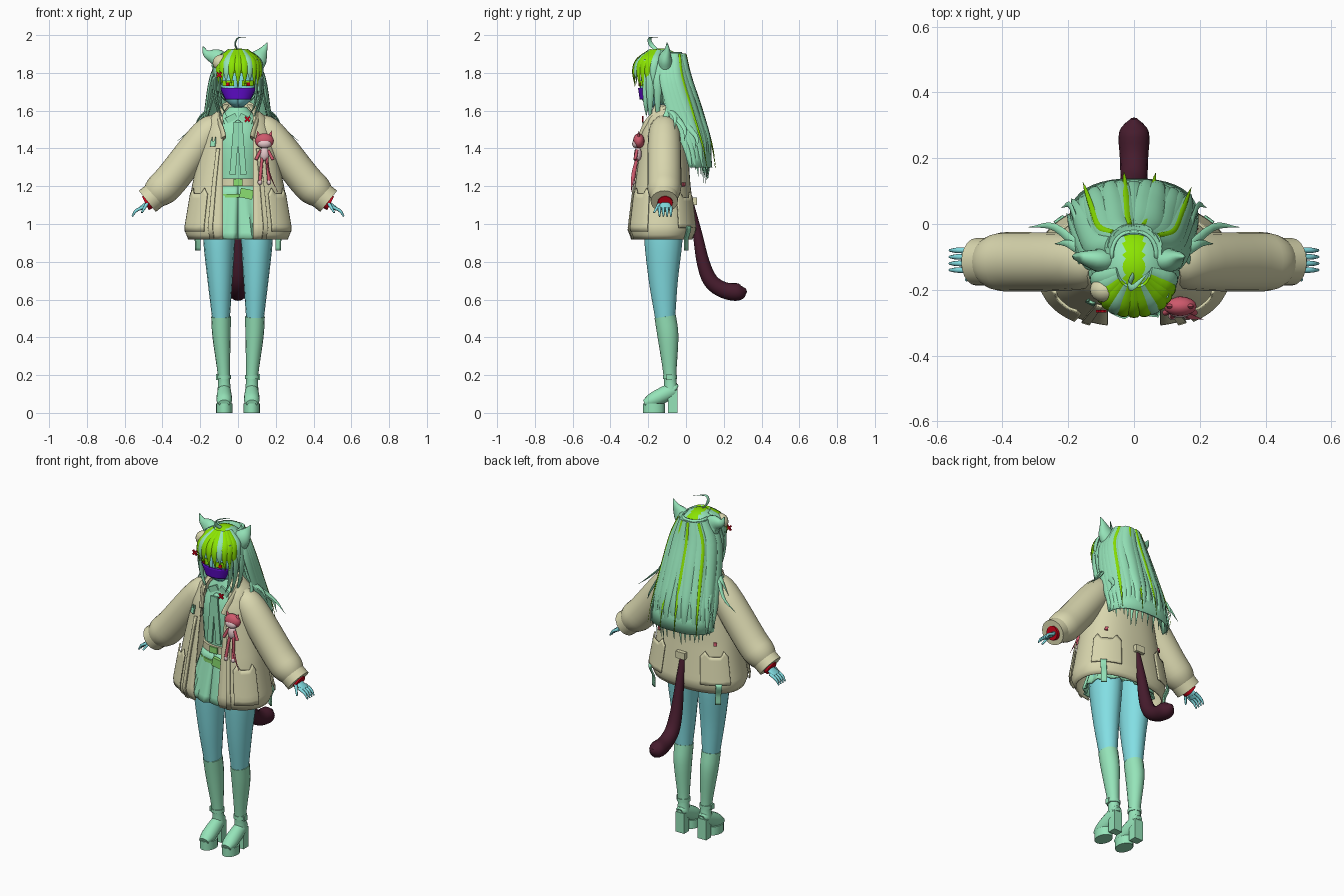
import bpy, bmesh, random
from math import sin, cos, pi, asin, copysign
from mathutils import Vector, Matrix

if "Cube" in bpy.data.objects:
    bpy.data.objects.remove(bpy.data.objects["Cube"])
random.seed(4)
X, Y, Z = Matrix.Identity(3)
SIDES = (("left", 1), ("right", -1))


def material(name, *srgb):
    mat = bpy.data.materials.new(name)
    mat.use_nodes = True
    colour = [channel ** 2.2 for channel in srgb] + [1]
    mat.diffuse_color = colour
    mat.node_tree.nodes["Principled BSDF"].inputs["Base Color"].default_value = colour
    return mat


mint = material("mint", .58, .89, .72)
lime = material("lime", .54, .89, .03)
leaf = material("leaf green", .54, .87, .44)
cream = material("cream", .85, .84, .68)
cyan = material("cyan", .51, .87, .89)
maroon = material("maroon", .28, .13, .19)
purple = material("purple", .38, .08, .8)
pink = material("pink", .8, .35, .42)
red = material("red", .78, .04, .12)
pale = material("pale pink", .89, .77, .78)


def finish(name, bm, *materials):
    bmesh.ops.recalc_face_normals(bm, faces=bm.faces)
    mesh = bpy.data.meshes.new(name)
    bm.to_mesh(mesh)
    bm.free()
    for mat in materials:
        mesh.materials.append(mat)
    mesh.shade_smooth()
    mesh.set_sharp_from_angle(angle=.8)
    obj = bpy.data.objects.new(name, mesh)
    bpy.context.collection.objects.link(obj)
    return obj


def sweep(name, mat, points, ref=X, sides=16, steps=4):
    """Smooth tube through (x, y, z, radius along ref, optional other radius)."""
    knots = [Vector((*p[:4], p[-1])) for p in points]
    knots = [2 * knots[0] - knots[1]] + knots + [2 * knots[-1] - knots[-2]]
    path = []
    for a, b, c, d in zip(knots, knots[1:], knots[2:], knots[3:]):
        for k in range(steps):
            t = k / steps
            path.append(b + ((c - a) * t + (2 * a - 5 * b + 4 * c - d) * t ** 2 + (3 * b - a - 3 * c + d) * t ** 3) / 2)
    path.append(knots[-2])
    spine = [Vector(p[:3]) for p in path]
    bm, rings = bmesh.new(), []
    for i, centre in enumerate(spine):
        along = (spine[min(i + 1, len(spine) - 1)] - spine[max(i - 1, 0)]).normalized()
        across = (ref - along * along.dot(ref)).normalized()
        other = along.cross(across)
        wide, deep = (max(radius, .001) for radius in path[i][3:])
        turns = [2 * pi * k / sides for k in range(sides)]
        rings.append([bm.verts.new(centre + across * wide * cos(t) + other * deep * sin(t)) for t in turns])
    for low, high in zip(rings, rings[1:]):
        for k in range(sides):
            bm.faces.new((low[k], low[k - 1], high[k - 1], high[k]))
    bm.faces.new(rings[0])
    bm.faces.new(rings[-1])
    return finish(name, bm, mat)


def lock(name, mat, points, width, ref=Y):
    """Flat strand of hair that swells, then tapers to its tip."""
    last = len(points) - 1
    swell = [width * sin(pi * (1 + 3 * k / last) / 4) for k in range(last + 1)]
    sweep(name, mat, [(*p, w, w * .4) for p, w in zip(points, swell)], ref, 8)


def solid(name, mat, kind, centre, size, turn=0):
    bm = bmesh.new()
    if kind == "ball":
        bmesh.ops.create_uvsphere(bm, u_segments=16, v_segments=10, radius=1)
    elif kind == "box":
        bmesh.ops.create_cube(bm, size=2)
    else:
        bmesh.ops.create_cone(bm, segments=8, radius1=1, radius2=0, depth=2, cap_ends=True)
    bm.transform(Matrix.Translation(centre) @ Matrix.Rotation(turn, 4, "Y") @ Matrix.Diagonal((*size, 1)))
    finish(name, bm, mat)


# Body shells: rows of height, half width, half depth, centre y
COAT = ((.92, .26, .16, -.13), (.97, .28, .18, -.13), (1.2, .24, .15, -.13),
        (1.48, .18, .12, -.12), (1.56, .15, .1, -.11), (1.63, .07, .07, -.11))
SKIRT = ((.92, .2, .15, -.13), (1.2, .12, .1, -.12))
FACE = ((1.62, .02, .02, -.17), (1.65, .06, .07, -.16), (1.72, .1, .1, -.14), (1.88, .1, .1, -.13))
FRINGE = ((1.73, .13, .14, -.13), (1.82, .13, .15, -.13), (1.88, .11, .12, -.13), (1.92, .05, .06, -.13))
HAIR = ((1.2, .18, .07, .02), (1.32, .2, .13, .02), (1.6, .16, .15, -.08), (1.78, .13, .13, -.12), (1.91, .07, .08, -.1))


def row_at(rows, z):
    z = min(max(z, rows[0][0]), rows[-1][0])
    for low, high in zip(rows, rows[1:]):
        if z <= high[0]:
            return Vector(low).lerp(Vector(high), (z - low[0]) / (high[0] - low[0]))[1:]


def wrap(rows, angle, z, off=0):
    """Point on a shell; angle runs from the front towards the left."""
    wide, deep, middle = row_at(rows, z)
    bend = lambda v: copysign(abs(v) ** .85, v)
    return (wide + off) * bend(sin(angle)), middle - (deep + off) * bend(cos(angle)), z


def drape(name, mat, rows, start, end, low, high, off=.01, ears=0, pleat=0, nu=20, nv=8, opening=False):
    """Cloth on a shell, optionally with pointed corners, pleats or a front opening."""
    bm, grid = bmesh.new(), []
    for i in range(nu + 1):
        u = i / nu
        peak = ears * max(0, 1 - 7 * min(abs(u - .15), abs(u - .85)))
        grid.append([])
        for j in range(nv + 1):
            z = low + (high + peak - low) * j / nv
            angle = start + (end - start) * u
            if opening:
                wide = row_at(rows, z)[0]
                edge = asin(min(.08 / wide, .7) ** 1.18)
                angle = edge + 2 * (pi - edge) * u
            grid[-1].append(bm.verts.new(wrap(rows, angle, z, off + pleat * (i % 4 - 2) * (1 - j / nv))))
    for near, far in zip(grid, grid[1:]):
        for j in range(nv):
            bm.faces.new((near[j], far[j], far[j + 1], near[j + 1]))
    mod = finish(name, bm, mat).modifiers.new("thickness", "SOLIDIFY")
    mod.thickness, mod.offset = .008, 0


# Coat and its sewn-on pieces
drape("coat", cream, COAT, 0, 0, .92, 1.63, 0, nu=56, nv=30, opening=True)
for side, s in SIDES:
    drape(side + "_strap", cream, COAT, s * .42, s * .52, .92, 1.4)
    drape(side + "_front_pocket", cream, COAT, s * .6, s * 1.25, .96, 1.16, .015, ears=.03)
    drape(side + "_back_pocket", cream, COAT, s * 2, s * 2.75, .98, 1.14, .015, ears=.03)
    drape(side + "_hem_tag", mint, COAT, s * 2.25, s * 2.4, .86, .99, .02)
    drape(side + "_back_badge", pink, COAT, s * 2.3, s * 2.4, 1.2, 1.22)
drape("chest_badge", mint, COAT, -.72, -.55, 1.41, 1.44, .015, ears=.02)
collar = [(.08, -.23, 1.45), (.1, -.18, 1.54), (.08, -.09, 1.6)]
collar = [(-x, y, z) for x, y, z in collar] + [(0, -.04, 1.62)] + collar[::-1]
sweep("coat_collar", cream, [(*p, .035, .012) for p in collar], Z)

# Arms
for side, s in SIDES:
    sweep(side + "_sleeve", cream, [(s * x, -.115, z, r) for x, z, r in (
        (.1, 1.53, .06), (.17, 1.47, .085), (.35, 1.24, .09), (.42, 1.17, .085), (.47, 1.12, .05))], Y, 20)
    sweep(side + "_cuff", cream, [(s * .43, -.115, 1.16, .072), (s * .48, -.115, 1.12, .072)], Y, 20)
    sweep(side + "_wristband", red, [(s * .47, -.11, 1.12, .04), (s * .49, -.11, 1.11, .04)], Y)
    sweep(side + "_palm", cyan, [(s * .45, -.11, 1.13, .02, .015), (s * .52, -.11, 1.08, .036, .01)], Y)
    for k in range(4):
        y = -.14 + k * .02
        sweep(side + "_finger", cyan, [(s * .5, y, 1.09, .009), (s * .54, y, 1.07, .008), (s * .56, y, 1.04, .004)], Y, 8)
    sweep(side + "_thumb", cyan, [(s * .48, -.14, 1.11, .01), (s * .51, -.17, 1.06, .005)], Y, 8)

# Legs and platform boots
for side, s in SIDES:
    sweep(side + "_leg", cyan, [(s * x, y, z, wide, deep) for x, y, z, wide, deep in (
        (.1, -.12, 1, .083, .1), (.1, -.12, .9, .083, .1), (.095, -.12, .7, .066, .077), (.09, -.11, .5, .047, .053))])
    sweep(side + "_boot_shaft", mint, [(s * x, y, z, wide, deep) for x, y, z, wide, deep in (
        (.09, -.11, .51, .052, .057), (.087, -.095, .4, .048, .055), (.075, -.085, .2, .032, .034), (.073, -.08, .12, .035, .036))])
    sweep(side + "_ankle_strap", mint, [(s * .075, -.085, z, .038) for z in (.18, .2)])
    solid(side + "_buckle", mint, "box", (s * .11, -.09, .19), (.006, .012, .015))
    sweep(side + "_shoe", mint, [(s * .073, y, z, wide, deep) for y, z, wide, deep in (
        (-.05, .12, .025, .02), (-.07, .12, .034, .04), (-.17, .07, .042, .04), (-.22, .05, .03, .02))])
    sweep(side + "_platform", mint, [(s * .073, -.17, z, .043, .058) for z in (0, .05)])
    solid(side + "_heel", mint, "box", (s * .073, -.07, .06), (.028, .024, .06))

# Shirt, skirt and belts
sweep("shirt", mint, [(0, -.12, 1.18, .12, .09), (0, -.13, 1.42, .13, .09), (0, -.12, 1.53, .12, .07),
                      (0, -.12, 1.62, .045)])
sweep("neck", cyan, [(0, -.12, 1.55, .035), (0, -.12, 1.7, .035)])
for side, s in SIDES:
    solid(side + "_collar_point", mint, "box", (s * .035, -.18, 1.56), (.03, .006, .016), s * .5)
    solid(side + "_tie_half", mint, "box", (s * .018, -.225, 1.4), (.016, .005, .14), s * -.08)
solid("tie_knot", mint, "ball", (0, -.2, 1.53), (.02, .015, .02))
drape("skirt", mint, SKIRT, 0, 2 * pi, .92, 1.2, 0, pleat=.006, nu=64)
sweep("waist_belt", cream, [(0, -.12, z, .13, .11) for z in (1.2, 1.24)])
sweep("hip_belt", leaf, [(0, -.12, z, .14, .125) for z in (1.14, 1.16)])
solid("belt_pouch", leaf, "box", (.045, -.25, 1.16), (.035, .01, .025), .2)
solid("belt_buckle", leaf, "box", (0, -.23, 1.22), (.025, .006, .018))

# Tail
sweep("tail", maroon, [(0, *p) for p in (
    (.02, 1.12, .018), (.06, .95, .025), (.09, .8, .034), (.13, .7, .04), (.2, .65, .043), (.28, .64, .045), (.32, .65, .01))])
solid("tail_tab", cream, "box", (0, .045, 1.12), (.03, .012, .02))

# Face
drape("face", cyan, FACE, 0, 2 * pi, 1.62, 1.88, 0, nu=28, nv=12)
drape("mask", purple, FACE, -.95, .95, 1.66, 1.72)
for side, s in SIDES:
    drape(side + "_eye", lime, FACE, s * .15, s * .75, 1.73, 1.76)
    drape(side + "_pupil", red, FACE, s * .35, s * .5, 1.73, 1.75, .014)

# Hair cap, streaked by position and open over the face
bm = bmesh.new()
bmesh.ops.create_uvsphere(bm, u_segments=40, v_segments=24, radius=1)
bm.transform(Matrix.Translation((0, -.13, 1.78)) @ Matrix.Diagonal((.133, .133, .15, 1)))
middle = {face: face.calc_center_median() for face in bm.faces}
for face, c in middle.items():
    face.material_index = int(abs(c.x) < .03 and c.z > 1.86 or c.y < -.19 and c.x > -.06)
opening = [face for face, c in middle.items() if c.y < -.17 and c.z < 1.79]
bmesh.ops.delete(bm, context="FACES", geom=opening)
finish("hair_cap", bm, mint, lime)

# Long back hair and fringe
drape("hair_core", mint, HAIR, pi - 1.6, pi + 1.6, 1.3, 1.91, -.005)


def shell_lock(name, mat, rows, angle, heights, width, off=0):
    lock(name, mat, [wrap(rows, angle, z, off) for z in heights], width, Vector((cos(angle), sin(angle), 0)))


for i in range(-9, 10):
    tip = 1.2 + i * i * .001 + random.uniform(0, .05)
    shell_lock("back_lock", mint, HAIR, pi + i / 6, (1.9, 1.78, 1.6, 1.42, tip), .036, random.uniform(0, .01))
for turn in (-.9, -.25, .1, .75):
    shell_lock("lime_streak", lime, HAIR, pi + turn, (1.9, 1.78, 1.6, 1.42, 1.3), .01, .018)
for i in range(-6, 7):
    strand = mint if i in (-6, -5, -2, 2, 6) else lime
    shell_lock("fringe_lock", strand, FRINGE, i * .22, (1.92, 1.87, 1.81, random.uniform(1.72, 1.76)), .024)

# Side locks, loose wisps, curl and cat ears
for side, s in SIDES:
    for x, y, tip in ((.12, -.19, 1.53), (.13, -.15, 1.5), (.1, -.21, 1.57)):
        lock(side + "_side_lock", mint, [(s * .1, y, 1.87), (s * x, y, 1.76), (s * x * .9, y, 1.64), (s * x * .6, y, tip)], .022)
    for x, y, z in ((.32, -.01, 1.44), (.22, .05, 1.4), (.24, -.06, 1.5), (.19, -.12, 1.47)):
        lock(side + "_wisp", mint, [(s * .12, -.12, 1.75), (s * .15, -.09, 1.62), (s * (x + .16) / 2, y, z + .07), (s * x, y, z)], .017)
lock("curl", mint, [(0, -.15, 1.92), (-.015, -.185, 1.95), (0, -.19, 1.985), (.05, -.14, 1.99)], .012)
for side, s, x, z in (("left", 1, .155, 1.96), ("right", -1, .185, 1.94)):
    sweep(side + "_ear", mint, [(s * .085, -.11, 1.84, .052, .04), (s * .11, -.11, 1.88, .047, .034),
                                (s * (x - .02), -.1, z - .04, .022, .016), (s * x, -.1, z, .002)], Vector((1, 0, -s)))

# Hair ornaments
solid("hair_patch", cream, "ball", (-.09, -.2, 1.855), (.045, .038, .042), -.4)
for spot in ((-.1, -.265, 1.79), (.05, -.23, 1.555)):
    for turn in (.8, -.8):
        solid("cross_pin", red, "box", spot, (.018, .004, .005), turn)

# Plush charm on the chest
solid("charm_head", pink, "ball", (.14, -.25, 1.44), (.05, .03, .04))
solid("charm_face", pale, "ball", (.14, -.265, 1.425), (.036, .02, .024))
solid("charm_body", pale, "ball", (.14, -.255, 1.37), (.026, .02, .038))
for side, s in SIDES:
    solid(side + "_charm_ear", pink, "cone", (.14 + s * .033, -.25, 1.475), (.016, .012, .02), s * .3)
    sweep(side + "_charm_arm", pink, [(.14 + s * .02, -.26, 1.39, .008), (.14 + s * .045, -.27, 1.34, .009)])
    sweep(side + "_charm_leg", pink, [(.14 + s * .012, -.26, 1.35, .008), (.14 + s * .024, -.28, 1.23, .009)])
    solid(side + "_charm_foot", pale, "ball", (.14 + s * .024, -.28, 1.22), (.012, .012, .014))
lock("charm_tail", pink, [(.15, -.26, 1.35), (.17, -.28, 1.26), (.21, -.29, 1.17)], .01)
